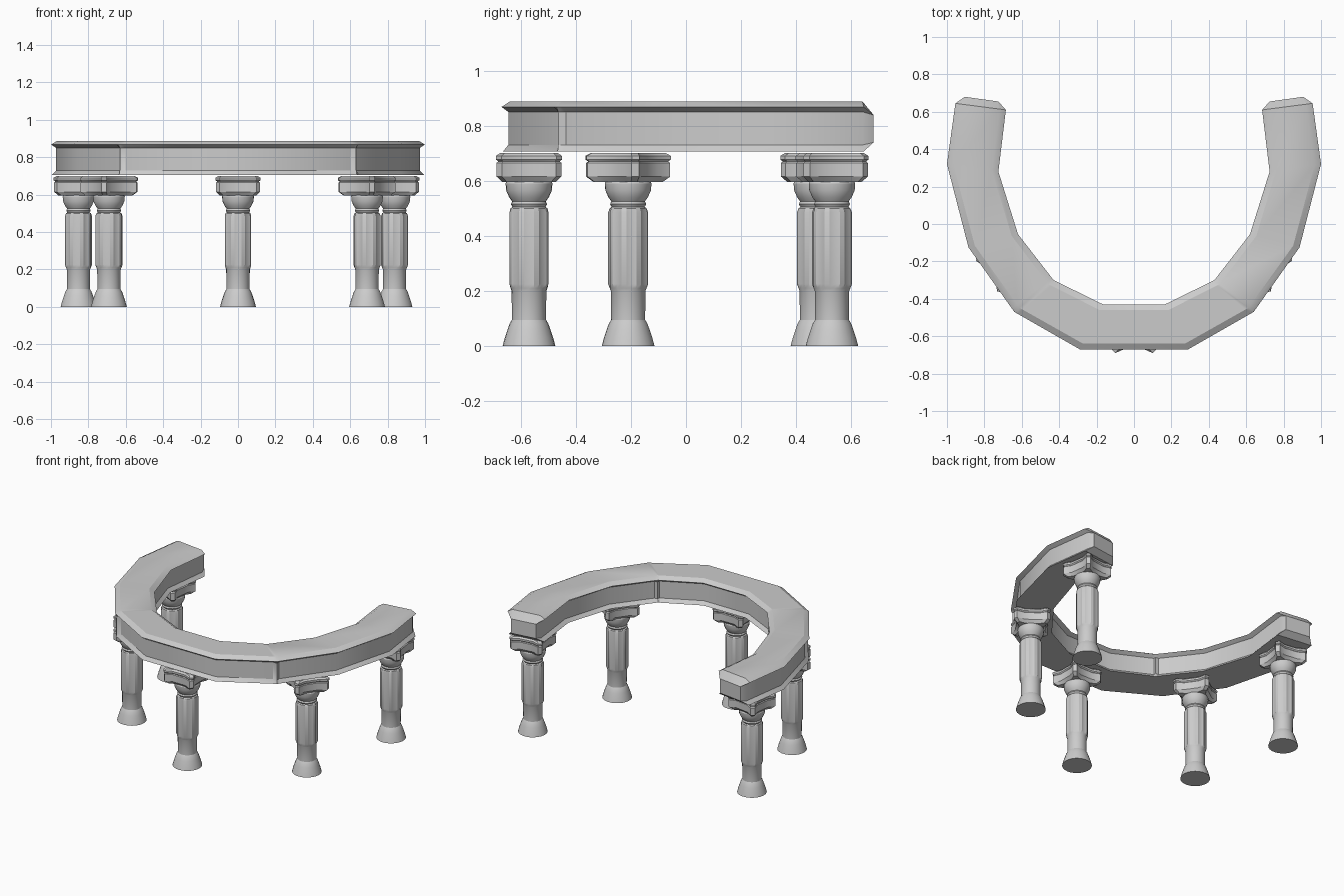
import bpy, bmesh, math
from mathutils import Vector

if "Cube" in bpy.data.objects:
    bpy.data.objects.remove(bpy.data.objects["Cube"])


def loft(name, rings, angle=30):
    """Skin a list of equal-length closed rings and cap both ends."""
    bm = bmesh.new()
    vs = [[bm.verts.new(p) for p in r] for r in rings]
    n = len(vs[0])
    for a, b in zip(vs, vs[1:]):
        for i in range(n):
            j = (i + 1) % n
            bm.faces.new((a[i], a[j], b[j], b[i]))
    bm.faces.new(vs[0][::-1])
    bm.faces.new(vs[-1])
    bmesh.ops.recalc_face_normals(bm, faces=bm.faces)
    me = bpy.data.meshes.new(name)
    bm.to_mesh(me)
    bm.free()
    ob = bpy.data.objects.new(name, me)
    bpy.context.collection.objects.link(ob)
    bpy.ops.object.select_all(action='DESELECT')
    ob.select_set(True)
    bpy.context.view_layer.objects.active = ob
    bpy.ops.object.shade_smooth_by_angle(angle=math.radians(angle))
    return ob


# Curved beam: cross-section as (inset from edge, height)
EDGE = [(.006, .706), (.028, .73), (.028, .85), (0, .868), (.035, .888)]
SEAM = [(.006, .706), (.010, .73), (.010, .85), (0, .868), (.035, .888)]
TIP = [(0, .738), (0, .739), (0, .839), (0, .84), (.001, .84)]


def section(outer, inner, prof):
    o, i = Vector((*outer, 0)), Vector((*inner, 0))
    d = (i - o).normalized()
    up = Vector((0, 0, 1))
    return ([o + d * s + up * z for s, z in prof]
            + [i - d * s + up * z for s, z in reversed(prof)])


def mix(a, b, t):
    return tuple(Vector(a).lerp(Vector(b), t))


S = [((.955, .645), (.685, .61)), ((1, .32), (.725, .28)),
     ((.885, -.125), (.62, -.055)), ((.64, -.47), (.43, -.30)),
     ((.29, -.67), (.165, -.43))]
before = [mix(S[3][k], S[2][k], .05) for k in (0, 1)]
after = [mix(S[3][k], S[4][k], .05) for k in (0, 1)]
half = [((.905, .68), (.725, .655), TIP), (*S[0], EDGE), (*S[1], EDGE),
        (*S[2], EDGE), (*before, EDGE), (*S[3], SEAM), (*after, EDGE),
        (*S[4], EDGE)]
rings = [section(*h) for h in half]
rings += [[Vector((-p.x, p.y, p.z)) for p in r] for r in reversed(rings)]
loft("curved_beam", rings)


# Column parts
def round_ring(r, z, flute=0, n=24):
    out = []
    for i in range(n):
        a = math.tau * i / n
        rr = r - (flute if i % 3 == 0 else 0)
        out.append(Vector((rr * math.cos(a), rr * math.sin(a), z)))
    return out


def abacus_ring(k, z, dip=.022):
    """Square plan with clipped corners and hollowed sides."""
    side = [(.12, -.10), (.12 - dip, -.05), (.12 - dip, .05), (.12, .10)]
    out = []
    for q in range(4):
        c, s = math.cos(q * math.pi / 2), math.sin(q * math.pi / 2)
        out += [Vector(((x * c - y * s) * k, (x * s + y * c) * k, z))
                for x, y in side]
    return out


COLUMN = [(.096, 0, 0), (.088, .03, 0), (.078, .06, 0), (.070, .082, 0),
          (.062, .095, 0), (.063, .20, 0), (.067, .21, 0), (.073, .225, .008),
          (.073, .485, .008), (.067, .50, 0), (.060, .505, 0), (.066, .515, 0),
          (.061, .525, 0), (.072, .54, 0), (.083, .565, 0), (.085, .59, 0),
          (.075, .61, 0)]
SPOTS = [("front", 0, -.57, 0), ("right_side", .69, -.21, 55),
         ("left_side", -.69, -.21, -55), ("right_back", .837, .53, 8),
         ("left_back", -.853, .475, -8)]

for label, x, y, rot in SPOTS:
    shaft = loft(label + "_column", [round_ring(r, z, f) for r, z, f in COLUMN])
    cap = loft(label + "_capital", [abacus_ring(.80, .595), abacus_ring(.98, .615),
                                    abacus_ring(.98, .665), abacus_ring(.93, .67),
                                    abacus_ring(1, .677), abacus_ring(1, .69),
                                    abacus_ring(.88, .70)])
    for ob in (shaft, cap):
        ob.location = (x, y, 0)
        ob.rotation_euler.z = math.radians(rot)
